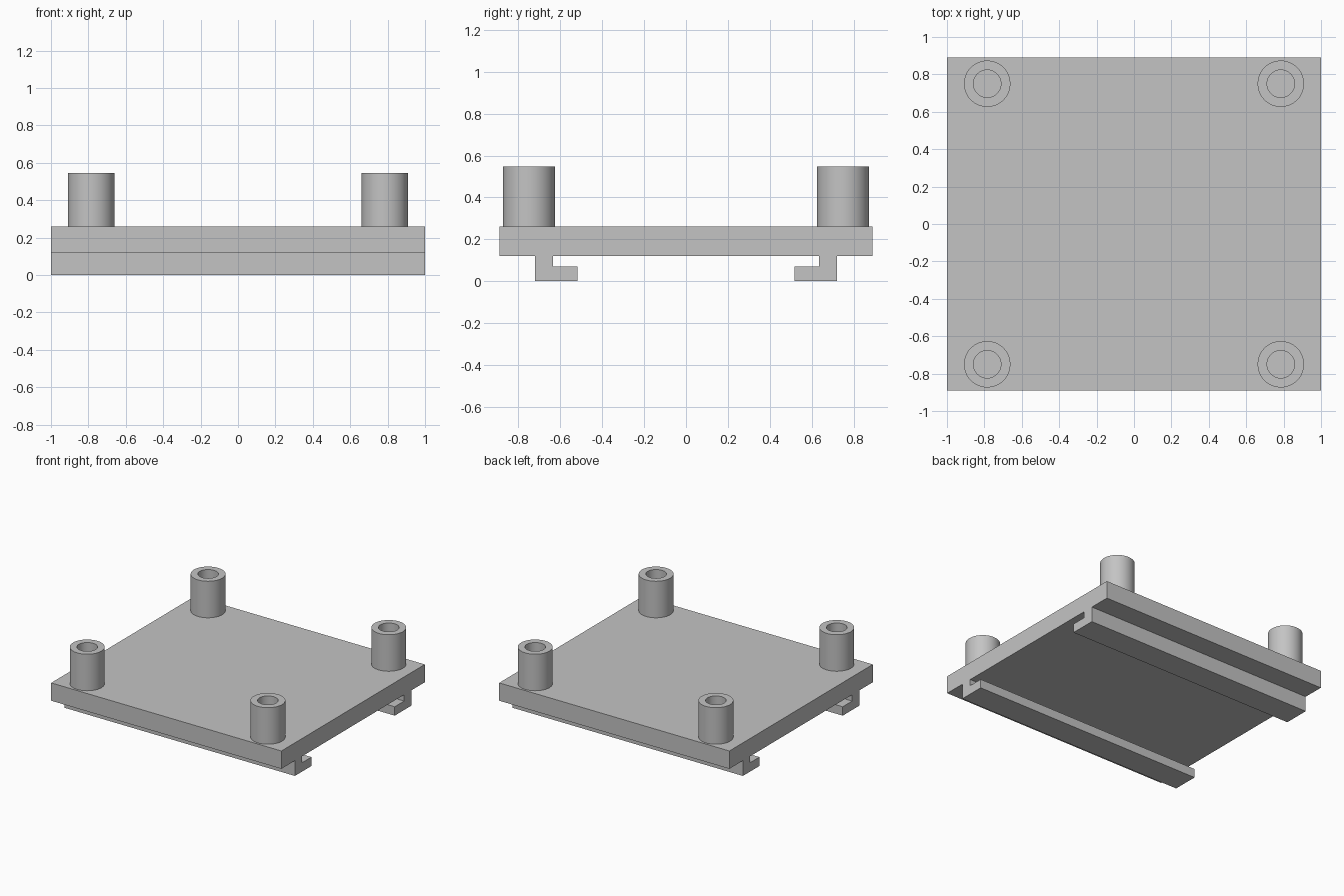
import bpy
import bmesh
import math

cube = bpy.data.objects.get("Cube")
if cube:
    bpy.data.objects.remove(cube, do_unlink=True)

GREY = (0.55, 0.55, 0.55, 1)
mat = bpy.data.materials.new("light grey")
mat.use_nodes = True
mat.diffuse_color = GREY
mat.node_tree.nodes["Principled BSDF"].inputs["Base Color"].default_value = GREY

HALF_X, HALF_Y = 1.0, 0.89
PLATE_BOTTOM, PLATE_TOP, POST_TOP = 0.12, 0.26, 0.547


def finish(name, bm):
    """Turn a bmesh into a named, coloured object."""
    bmesh.ops.remove_doubles(bm, verts=bm.verts, dist=1e-5)
    bmesh.ops.recalc_face_normals(bm, faces=bm.faces)
    mesh = bpy.data.meshes.new(name)
    bm.to_mesh(mesh)
    bm.free()
    mesh.materials.append(mat)
    obj = bpy.data.objects.new(name, mesh)
    bpy.context.collection.objects.link(obj)
    return obj


def extrude_along_x(name, profile):
    """Extrude a closed (y, z) profile across the full width."""
    bm = bmesh.new()
    face = bm.faces.new([bm.verts.new((-HALF_X, y, z)) for y, z in profile])
    new = bmesh.ops.extrude_face_region(bm, geom=[face])["geom"]
    verts = [v for v in new if isinstance(v, bmesh.types.BMVert)]
    bmesh.ops.translate(bm, verts=verts, vec=(2 * HALF_X, 0, 0))
    return finish(name, bm)


def hollow_post(name, x, y, outer=0.124, inner=0.0735):
    """Spin an open-topped tube section with a closed hole floor."""
    profile = [(0, PLATE_TOP + 0.002), (inner, PLATE_TOP + 0.002),
               (inner, POST_TOP), (outer, POST_TOP), (outer, PLATE_TOP)]
    bm = bmesh.new()
    verts = [bm.verts.new((r, 0, z)) for r, z in profile]
    edges = [bm.edges.new(pair) for pair in zip(verts, verts[1:])]
    bmesh.ops.spin(bm, geom=verts + edges, cent=(0, 0, 0), axis=(0, 0, 1),
                   angle=math.tau, steps=64, use_merge=True)
    obj = finish(name, bm)
    obj.location = (x, y, 0)
    bpy.ops.object.select_all(action='DESELECT')
    obj.select_set(True)
    bpy.context.view_layer.objects.active = obj
    bpy.ops.object.shade_smooth_by_angle(angle=math.radians(30))


# Base plate
extrude_along_x("base_plate", [(-HALF_Y, PLATE_BOTTOM), (HALF_Y, PLATE_BOTTOM),
                               (HALF_Y, PLATE_TOP), (-HALF_Y, PLATE_TOP)])

# Inward-hooked rails below and hollow posts above, front and back
rail = [(0.722, PLATE_BOTTOM), (0.722, 0), (0.517, 0),
        (0.517, 0.07), (0.634, 0.07), (0.634, PLATE_BOTTOM)]
for end, sy in (("front", -1), ("back", 1)):
    extrude_along_x(end + "_rail", [(sy * y, z) for y, z in rail])
    for side, sx in (("left", 1), ("right", -1)):
        hollow_post(f"{end}_{side}_post", sx * 0.785, sy * 0.75)
